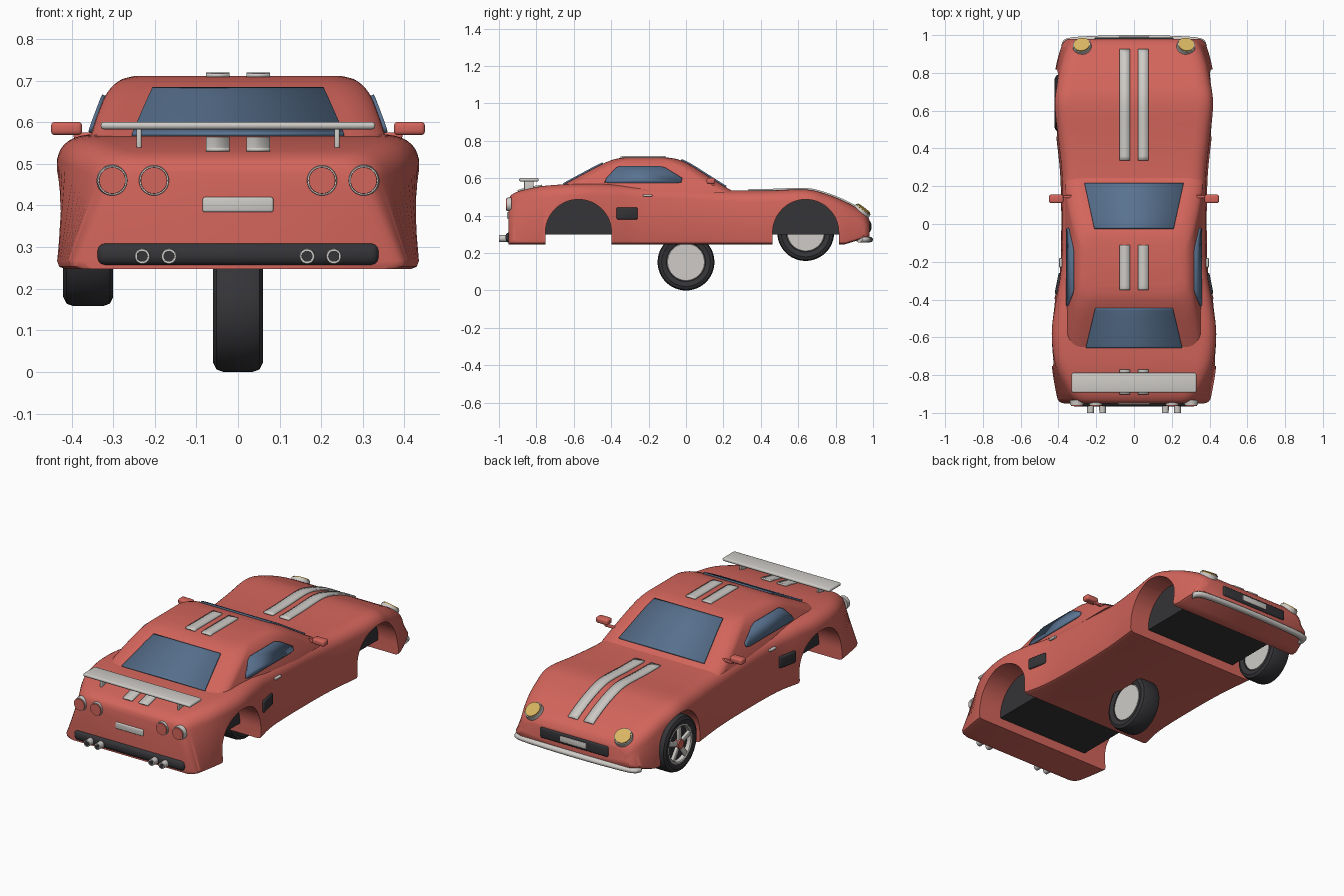
import bpy, bmesh, math
from mathutils import Vector, Matrix

if "Cube" in bpy.data.objects:
    bpy.data.objects.remove(bpy.data.objects["Cube"])


def material(name, rgb):
    m = bpy.data.materials.new(name)
    m.use_nodes = True
    m.diffuse_color = (*rgb, 1)
    m.node_tree.nodes["Principled BSDF"].inputs["Base Color"].default_value = (*rgb, 1)
    return m


RED = material("coral red paint", (.65, .13, .105))
WHITE = material("off white trim", (.62, .6, .57))
GLASS = material("blue glass", (.1, .17, .28))
BLACK = material("black rubber", (.035, .035, .04))
AMBER = material("amber lamp", (.68, .46, .12))


def smooth(ob):
    bpy.ops.object.select_all(action='DESELECT')
    ob.select_set(True)
    bpy.context.view_layer.objects.active = ob
    bpy.ops.object.shade_smooth_by_angle(angle=math.radians(38))


def finish(name, bm, mat):
    bmesh.ops.recalc_face_normals(bm, faces=bm.faces)
    me = bpy.data.meshes.new(name)
    bm.to_mesh(me)
    bm.free()
    me.materials.append(mat)
    ob = bpy.data.objects.new(name, me)
    bpy.context.collection.objects.link(ob)
    smooth(ob)
    return ob


def loft(name, rings, mat, caps=True):
    bm = bmesh.new()
    rows = [[bm.verts.new(p) for p in ring] for ring in rings]
    n = len(rows[0])
    for a, b in zip(rows, rows[1:]):
        for i in range(n if caps else n - 1):
            j = (i + 1) % n
            bm.faces.new((a[i], a[j], b[j], b[i]))
    if caps:
        bm.faces.new(rows[0])
        bm.faces.new(rows[-1])
    return finish(name, bm, mat)


def box(name, loc, size, mat, bevel=.008, rot=Matrix()):
    bm = bmesh.new()
    bmesh.ops.create_cube(bm, size=1, matrix=Matrix.Diagonal((*size, 1)))
    bmesh.ops.bevel(bm, geom=bm.edges[:], offset=bevel, segments=3, profile=.5, affect='EDGES')
    bmesh.ops.transform(bm, matrix=Matrix.Translation(loc) @ rot, verts=bm.verts)
    return finish(name, bm, mat)


def disc(name, loc, direction, radius, depth, mat):
    bm = bmesh.new()
    turn = Vector(direction).to_track_quat('Z', 'Y').to_matrix().to_4x4()
    bmesh.ops.create_cone(bm, cap_ends=True, segments=32, radius1=radius, radius2=radius * .93,
                          depth=depth, matrix=Matrix.Translation(loc) @ turn)
    return finish(name, bm, mat)


def lathe(name, loc, profile, mat):
    rings = []
    for i in range(49):
        a = math.tau * i / 48
        rings.append([Vector(loc) + Vector((x, r * math.cos(a), r * math.sin(a))) for r, x in profile])
    ob = loft(name, rings, mat, caps=False)
    bm = bmesh.new()
    bm.from_mesh(ob.data)
    bmesh.ops.remove_doubles(bm, verts=bm.verts, dist=.0001)
    bmesh.ops.recalc_face_normals(bm, faces=bm.faces)
    bm.to_mesh(ob.data)
    bm.free()
    smooth(ob)


def thicken(ob):
    mod = ob.modifiers.new("thickness", 'SOLIDIFY')
    mod.thickness, mod.offset = .009, 0


def dense(rows, steps=5):
    # smooth spline through the rows
    out = []
    for i in range(len(rows) - 1):
        a, b, c, d = (Vector(rows[min(max(k, 0), len(rows) - 1)]) for k in range(i - 1, i + 3))
        for s in range(steps):
            t = s / steps
            out.append(b + (c - a) * t / 2 + (a * 2 - b * 5 + c * 4 - d) * t * t / 2
                       + (b * 3 - a - c * 3 + d) * t ** 3 / 2)
    return out + [Vector(rows[-1])]


def interp(pts, y):
    for (ya, za), (yb, zb) in zip(pts, pts[1:]):
        if ya <= y <= yb and yb > ya:
            return za + (zb - za) * (y - ya) / (yb - ya)
    return pts[-1][1]


# Lower body stations: y, sill half width, shoulder half width, top height
STATIONS = dense([Vector(r) for r in (
    (-.95, .37, .30, .48), (-.935, .4, .325, .51), (-.88, .415, .36, .535), (-.75, .435, .415, .56),
    (-.58, .44, .435, .57), (-.42, .425, .415, .57), (-.25, .392, .387, .56), (0, .385, .378, .55),
    (.25, .39, .38, .535), (.45, .41, .4, .535), (.64, .43, .42, .54), (.75, .425, .405, .515),
    (.85, .41, .385, .475), (.95, .38, .35, .42), (.98, .35, .32, .38))])
BODY_TOP = [(s[0], s[3]) for s in STATIONS]


def section(s):
    y, wb, ws, zt = s
    b = .247 + .04 * max(0, (y - .85) / .13)
    half = [(0, b), (wb - .02, b), (wb - .005, b + .006), (wb, b + .02)]
    for i in range(9):
        t = i / 8
        u = 1 - t
        x = ws * u * u + 2 * u * t * (ws - .01) + t * t * (ws - .09)
        half.append((x, (zt - .06) * u * u + zt * (1 - u * u)))
    half.append((0, zt))
    full = half + [(-x, z) for x, z in reversed(half[1:-1])]
    return [(x, y, z) for x, z in full]


body = loft("body_shell", [section(s) for s in STATIONS], RED)


# Wheel arches, cut through the shell, with dark liners inside
def arch(name, yc, radius, half_width, bottom, mat):
    arc = [(yc + radius * math.cos(math.pi * i / 32), .31 + radius * math.sin(math.pi * i / 32))
           for i in range(33)]
    outline = [(yc + radius, bottom)] + arc + [(yc - radius, bottom)]
    return loft(name, [[(x, y, z) for y, z in outline] for x in (-half_width, half_width)], mat)


for label, yc in (("rear", -.575), ("front", .64)):
    cutter = arch(label + "_arch_cutter", yc, .177, .6, .1, RED)
    cutter.hide_render = True
    cut = body.modifiers.new("arch", 'BOOLEAN')
    cut.object, cut.operation, cut.solver = cutter, 'DIFFERENCE', 'EXACT'
    bpy.context.view_layer.objects.active = body
    bpy.ops.object.modifier_apply(modifier=cut.name)
    bpy.data.objects.remove(cutter)
    arch(label + "_arch_liner", yc, .179, .29, .3, BLACK)
smooth(body)

# Cabin levels: height, half width, rear y, front y
LEVELS = dense([Vector(r) for r in (
    (.52, .365, -.74, .27), (.56, .356, -.665, .2), (.62, .337, -.555, .105),
    (.67, .315, -.46, .025), (.7, .285, -.39, -.04), (.711, .25, -.33, -.1))])
ROOF_TOP = [(s[2], s[0]) for s in LEVELS] + [(s[3], s[0]) for s in reversed(LEVELS)]
CABIN_SIDE = [(s[0], s[1]) for s in LEVELS]


def cabin_ring(s, r=.08):
    z, w, rear, front = s
    ring = []
    for k, (cx, cy) in enumerate(((w, front), (-w, front), (-w, rear), (w, rear))):
        cx -= math.copysign(r, cx)
        cy += r if k > 1 else -r
        for i in range(8):
            a = math.pi / 2 * (k + i / 7)
            ring.append((cx + r * math.cos(a), cy + r * math.sin(a), z))
    return ring


loft("cabin", [cabin_ring(s) for s in LEVELS], RED)


# Strips that follow the surface below: stripes and screens
def ribbon(name, ya, xa, yb, xb, top, mat):
    rows = []
    for i in range(25):
        t = i / 24
        y = ya + (yb - ya) * t
        z = interp(top, y) + .004
        rows.append([(xa[k] + (xb[k] - xa[k]) * t, y, z) for k in (0, 1)])
    thicken(loft(name, rows, mat, caps=False))


ribbon("windshield", -.025, (-.21, .21), .215, (-.262, .262), ROOF_TOP, GLASS)
ribbon("rear_window", -.655, (-.255, .255), -.445, (-.205, .205), ROOF_TOP, GLASS)
for side, sx in (("left", 1), ("right", -1)):
    xs = (sx * .02, sx * .077)
    ribbon(side + "_hood_stripe", .335, xs, .925, xs, BODY_TOP, WHITE)
    ribbon(side + "_roof_stripe", -.35, xs, -.11, xs, ROOF_TOP, WHITE)
    ribbon(side + "_trunk_stripe", -.9, xs, -.77, xs, BODY_TOP, WHITE)

    # Side window
    bm = bmesh.new()
    pane = [(-.435, .58), (-.425, .6), (-.375, .655), (-.35, .665), (-.14, .665), (-.11, .655),
            (-.02, .6), (-.025, .58), (-.05, .575), (-.41, .575)]
    bm.faces.new([bm.verts.new((sx * (interp(CABIN_SIDE, z) + .004), y, z)) for y, z in pane])
    thicken(finish(side + "_side_window", bm, GLASS))

    # Mirror, handle and side vent
    box(side + "_mirror", (sx * .412, .133, .585), (.075, .045, .032), RED, .01)
    box(side + "_mirror_stalk", (sx * .36, .145, .568), (.07, .016, .014), RED, .004)
    box(side + "_door_handle", (sx * .388, -.205, .508), (.016, .05, .012), WHITE, .004)
    lean = Matrix.Rotation(sx * .2, 4, 'Z')
    box(side + "_side_vent", (sx * .4, -.315, .412), (.02, .115, .065), BLACK, .009, lean)

    # Headlight
    aim = Vector((sx * .12, .6, .8)).normalized()
    spot = Vector((sx * .275, .94, .424))
    disc(side + "_headlight_rim", spot, aim, .051, .026, WHITE)
    disc(side + "_headlight", spot + aim * .006, aim, .045, .026, AMBER)

    # Tail lights and exhausts
    for place, x, px in (("outer", .302, .23), ("inner", .202, .166)):
        disc(f"{side}_{place}_tail_light_ring", (sx * x, -.945, .46), (0, -1, 0), .038, .026, WHITE)
        disc(f"{side}_{place}_tail_light", (sx * x, -.95, .46), (0, -1, 0), .034, .026, RED)
        disc(f"{side}_{place}_exhaust", (sx * px, -.97, .278), (0, -1, 0), .019, .06, WHITE)
        disc(f"{side}_{place}_exhaust_bore", (sx * px, -.996, .278), (0, -1, 0), .014, .01, BLACK)
    box(side + "_spoiler_post", (sx * .238, -.84, .56), (.012, .05, .05), WHITE, .004)

# Rear and front trim
box("spoiler", (0, -.84, .592), (.66, .105, .018), WHITE, .008)
box("rear_bumper", (0, -.94, .283), (.68, .05, .056), BLACK, .022)
box("rear_plate", (0, -.95, .402), (.17, .014, .036), WHITE, .005)
box("grille", (0, .976, .342), (.42, .024, .06), BLACK, .01)
box("front_plate", (0, .986, .342), (.16, .014, .032), WHITE, .004)

# Front bumper: swept oval bar
path = dense([Vector(p) for p in ((-.375, .925), (-.345, .965), (-.2, .978), (0, .982),
                                  (.2, .978), (.345, .965), (.375, .925))], 4)
loft("front_bumper", [[(p.x * (1 + .03 * math.cos(a)), p.y + .018 * math.cos(a), .272 + .015 * math.sin(a))
                       for a in (math.tau * i / 14 for i in range(14))] for p in path], WHITE)


# Wheels: outer face towards -x
def wheel(name, loc):
    loc = Vector(loc)
    lathe(name + "_tyre", loc, [(.1, .03), (.104, .053), (.13, .06), (.146, .052), (.152, .035),
                                (.152, -.035), (.146, -.052), (.13, -.06), (.106, -.055), (.1, -.03)], BLACK)
    lathe(name + "_rim", loc, [(.093, -.03), (.094, -.052), (.1, -.056), (.106, -.054), (.106, -.03)], WHITE)
    disc(name + "_back_plate", loc + Vector((.044, 0, 0)), (1, 0, 0), .106, .014, WHITE)
    disc(name + "_dark_well", loc + Vector((-.01, 0, 0)), (-1, 0, 0), .103, .04, BLACK)
    for i in range(5):
        turn = Matrix.Rotation(math.tau * i / 5, 4, 'X')
        box(f"{name}_spoke_{i + 1}", loc + turn @ Vector((-.044, 0, .055)), (.016, .028, .085), WHITE, .005, turn)
    disc(name + "_hub", loc + Vector((-.046, 0, 0)), (-1, 0, 0), .027, .026, RED)


wheel("centre_wheel", (0, 0, .152))
wheel("front_wheel", (-.36, .64, .31))
